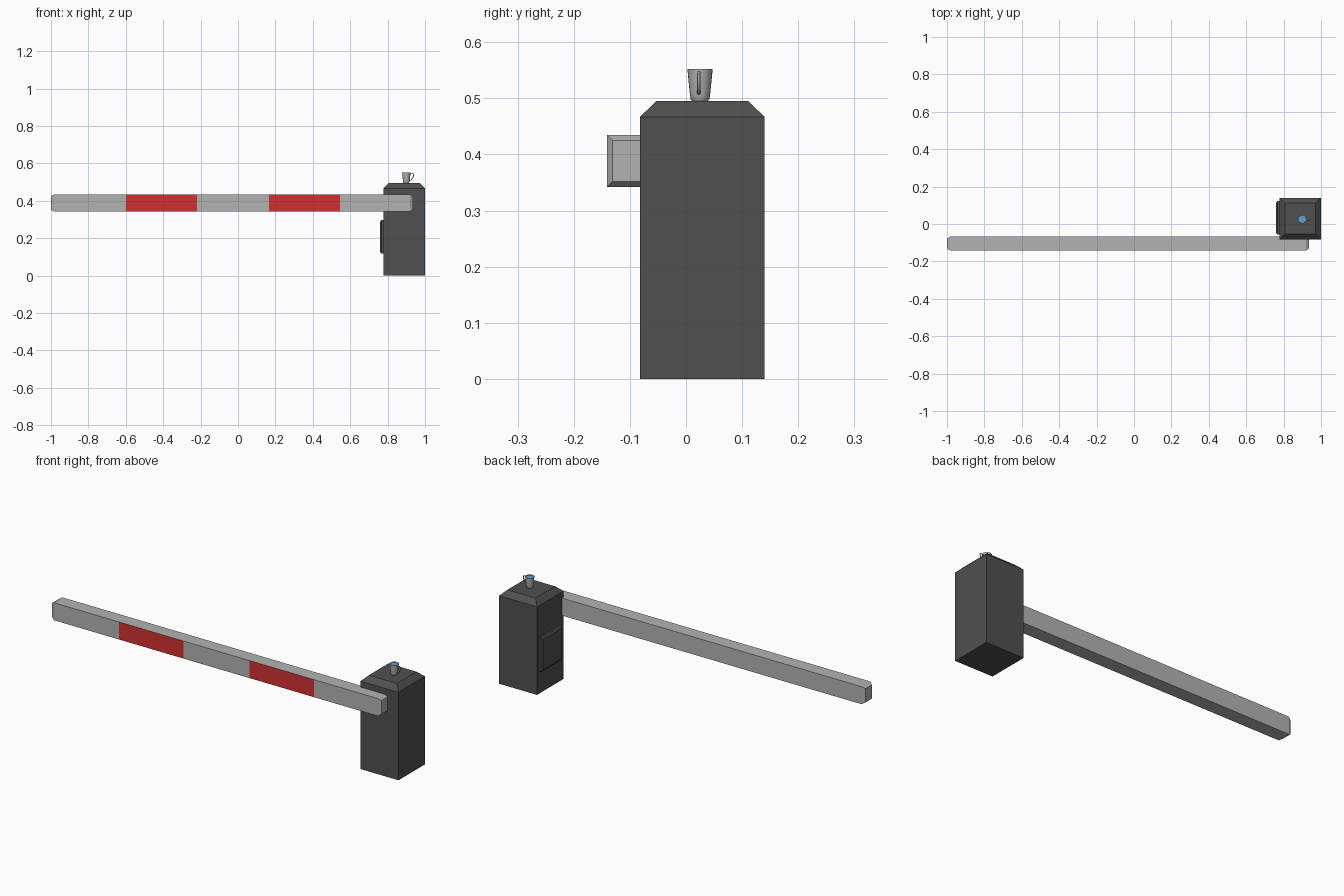
import bpy, bmesh, math

if "Cube" in bpy.data.objects:
    bpy.data.objects.remove(bpy.data.objects["Cube"])


def finish(name, bm, mats=()):
    bmesh.ops.recalc_face_normals(bm, faces=bm.faces)
    me = bpy.data.meshes.new(name)
    bm.to_mesh(me)
    bm.free()
    ob = bpy.data.objects.new(name, me)
    bpy.context.collection.objects.link(ob)
    for m in mats:
        me.materials.append(m)
    return ob


def material(name, rgb):
    m = bpy.data.materials.new(name)
    m.diffuse_color = (*rgb, 1)
    m.use_nodes = True
    m.node_tree.nodes["Principled BSDF"].inputs["Base Color"].default_value = m.diffuse_color
    return m


def loft(rings):
    """Join rings of points into a closed shell with capped ends."""
    bm = bmesh.new()
    loops = [[bm.verts.new(p) for p in r] for r in rings]
    for a, b in zip(loops, loops[1:]):
        for i in range(len(a)):
            j = (i + 1) % len(a)
            bm.faces.new((a[i], a[j], b[j], b[i]))
    bm.faces.new(loops[0])
    bm.faces.new(loops[-1])
    return bm


def rect(u0, u1, v0, v1, inset=0):
    u0, u1, v0, v1 = u0 + inset, u1 - inset, v0 + inset, v1 - inset
    return [(u0, v0), (u1, v0), (u1, v1), (u0, v1)]


dark = material("dark_grey", (0.08, 0.08, 0.08))
light = material("light_grey", (0.45, 0.45, 0.45))
red = material("red", (0.65, 0.03, 0.03))
blue = material("blue", (0.12, 0.35, 0.65))

# Cabinet with a chamfered top
rings = [[(x, y, z) for x, y in rect(0.777, 1.0, -0.082, 0.14, i)]
         for z, i in ((0, 0), (0.467, 0), (0.495, 0.029))]
finish("cabinet", loft(rings), [dark])

# Raised door on the cabinet's left side
rings = [[(x, y, z) for y, z in rect(-0.055, 0.122, 0.118, 0.297, i)]
         for x, i in ((0.78, 0), (0.766, 0), (0.76, 0.008))]
finish("cabinet_door", loft(rings), [dark])

# Boom with tapered ends and red panels on the front only
stations = [(-1, 0.01), (-0.983, 0), (-0.6, 0), (-0.22, 0), (0.165, 0),
            (0.545, 0), (0.92, 0), (0.935, 0.01)]
rings = [[(x, y, z) for y, z in rect(-0.141, -0.068, 0.342, 0.435, i)]
         for x, i in stations]
bm = loft(rings)
for f in bm.faces:
    c = f.calc_center_median()
    if c.y < -0.14 and (-0.6 < c.x < -0.22 or 0.165 < c.x < 0.545):
        f.material_index = 1
finish("boom", bm, [light, red])

# Cup on top of the cabinet, turned from a hollow profile
CX, CY, SIDES = 0.9, 0.025, 24


def circle(r, z):
    return [(CX + r * math.cos(2 * math.pi * k / SIDES),
             CY + r * math.sin(2 * math.pi * k / SIDES), z) for k in range(SIDES)]


profile = [(0.014, 0.495), (0.0165, 0.498), (0.018, 0.506), (0.0225, 0.552),
           (0.0205, 0.552), (0.0155, 0.500)]
cup = finish("cup", loft([circle(r, z) for r, z in profile]), [light])

# Drink inside the cup
bm = bmesh.new()
bm.faces.new([bm.verts.new(p) for p in circle(0.0203, 0.549)])
finish("drink", bm, [blue])

# Cup handle swept along a short path
path = [(0.918, 0.542), (0.932, 0.546), (0.939, 0.543), (0.938, 0.532),
        (0.932, 0.519), (0.925, 0.511), (0.917, 0.508)]
rings = []
for k, (x, z) in enumerate(path):
    x0, z0 = path[max(k - 1, 0)]
    x1, z1 = path[min(k + 1, len(path) - 1)]
    d = math.hypot(x1 - x0, z1 - z0)
    nx, nz = -(z1 - z0) / d, (x1 - x0) / d
    ring = []
    for s in range(8):
        a = math.tau * s / 8
        o = 0.002 * math.cos(a)
        ring.append((x + nx * o, CY - 0.002 + 0.003 * math.sin(a), z + nz * o))
    rings.append(ring)
handle = finish("cup_handle", loft(rings), [light])

for ob in (cup, handle):
    bpy.ops.object.select_all(action="DESELECT")
    ob.select_set(True)
    bpy.context.view_layer.objects.active = ob
    bpy.ops.object.shade_smooth_by_angle(angle=math.radians(40))
